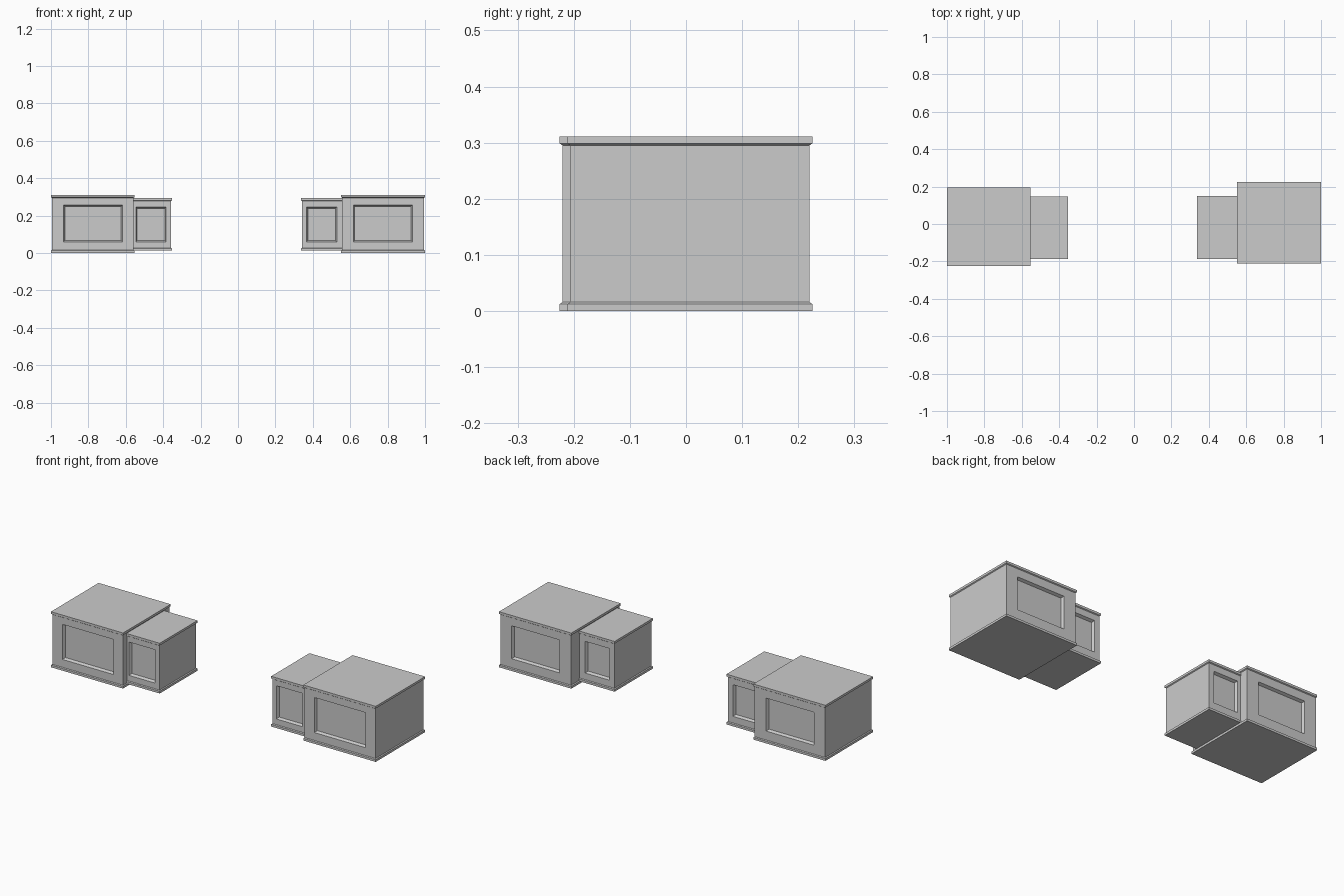
import bpy, bmesh
from mathutils import Vector

if "Cube" in bpy.data.objects:
    bpy.data.objects.remove(bpy.data.objects["Cube"])

LIP = 0.005      # how far the top and bottom trims stand out
TRIM = 0.0125    # trim height
SLOPE = 0.0035   # chamfer between trim and wall
DEPTH = 0.015    # panel recess depth
BEVEL = 0.007    # moulding width around a panel


def place(face, rect, y):
    """Move a quad's corners onto the rectangle (x0, x1, z0, z1) at depth y."""
    c = face.calc_center_median()
    x0, x1, z0, z1 = rect
    corners = [(v, v.co.x < c.x, v.co.z < c.z) for v in face.verts]
    for v, left, low in corners:
        v.co = Vector((x0 if left else x1, y, z0 if low else z1))


def sink_panel(bm, face, rect, inward):
    """Frame the wall, then sink a moulded panel into it."""
    y = face.calc_center_median().y
    x0, x1, z0, z1 = rect
    bmesh.ops.inset_individual(bm, faces=[face], thickness=0.01)
    place(face, rect, y)
    bmesh.ops.inset_individual(bm, faces=[face], thickness=0.003)
    inner = (x0 + BEVEL, x1 - BEVEL, z0 + BEVEL, z1 - BEVEL)
    place(face, inner, y + inward * DEPTH)


def cabinet(name, x, y, z, front, back):
    """Box with trims at top and bottom and a recessed panel front and back."""
    bm = bmesh.new()
    profile = [(z[0], 0), (z[0] + TRIM, 0), (z[0] + TRIM + SLOPE, LIP),
               (z[1] - TRIM - SLOPE, LIP), (z[1] - TRIM, 0), (z[1], 0)]
    rings = []
    for h, d in profile:
        rings.append([bm.verts.new(p) for p in (
            (x[0] + d, y[0] + d, h), (x[1] - d, y[0] + d, h),
            (x[1] - d, y[1] - d, h), (x[0] + d, y[1] - d, h))])
    walls = []
    for lo, hi in zip(rings, rings[1:]):
        walls.append([bm.faces.new((lo[i], lo[(i + 1) % 4], hi[(i + 1) % 4], hi[i]))
                      for i in range(4)])
    bm.faces.new(rings[0][::-1])
    bm.faces.new(rings[-1])
    bm.normal_update()
    sink_panel(bm, walls[2][0], front, 1)
    sink_panel(bm, walls[2][2], back, -1)
    bmesh.ops.recalc_face_normals(bm, faces=bm.faces[:])
    mesh = bpy.data.meshes.new(name)
    bm.to_mesh(mesh)
    bm.free()
    obj = bpy.data.objects.new(name, mesh)
    bpy.context.collection.objects.link(obj)
    return obj


TALL, LOW = (0.0, 0.311), (0.012, 0.293)

# Left pair: large outer cabinet and small inner one
cabinet("left_large_cabinet", (-1.0, -0.554), (-0.225, 0.196), TALL,
        (-0.932, -0.618, 0.06, 0.256), (-0.925, -0.63, 0.066, 0.25))
cabinet("left_small_cabinet", (-0.573, -0.353), (-0.188, 0.146), LOW,
        (-0.546, -0.384, 0.06, 0.246), (-0.54, -0.39, 0.065, 0.242))

# Right pair
cabinet("right_large_cabinet", (0.552, 1.0), (-0.211, 0.225), TALL,
        (0.617, 0.932, 0.06, 0.256), (0.63, 0.925, 0.066, 0.25))
cabinet("right_small_cabinet", (0.337, 0.563), (-0.188, 0.15), LOW,
        (0.366, 0.528, 0.06, 0.246), (0.372, 0.522, 0.065, 0.242))
